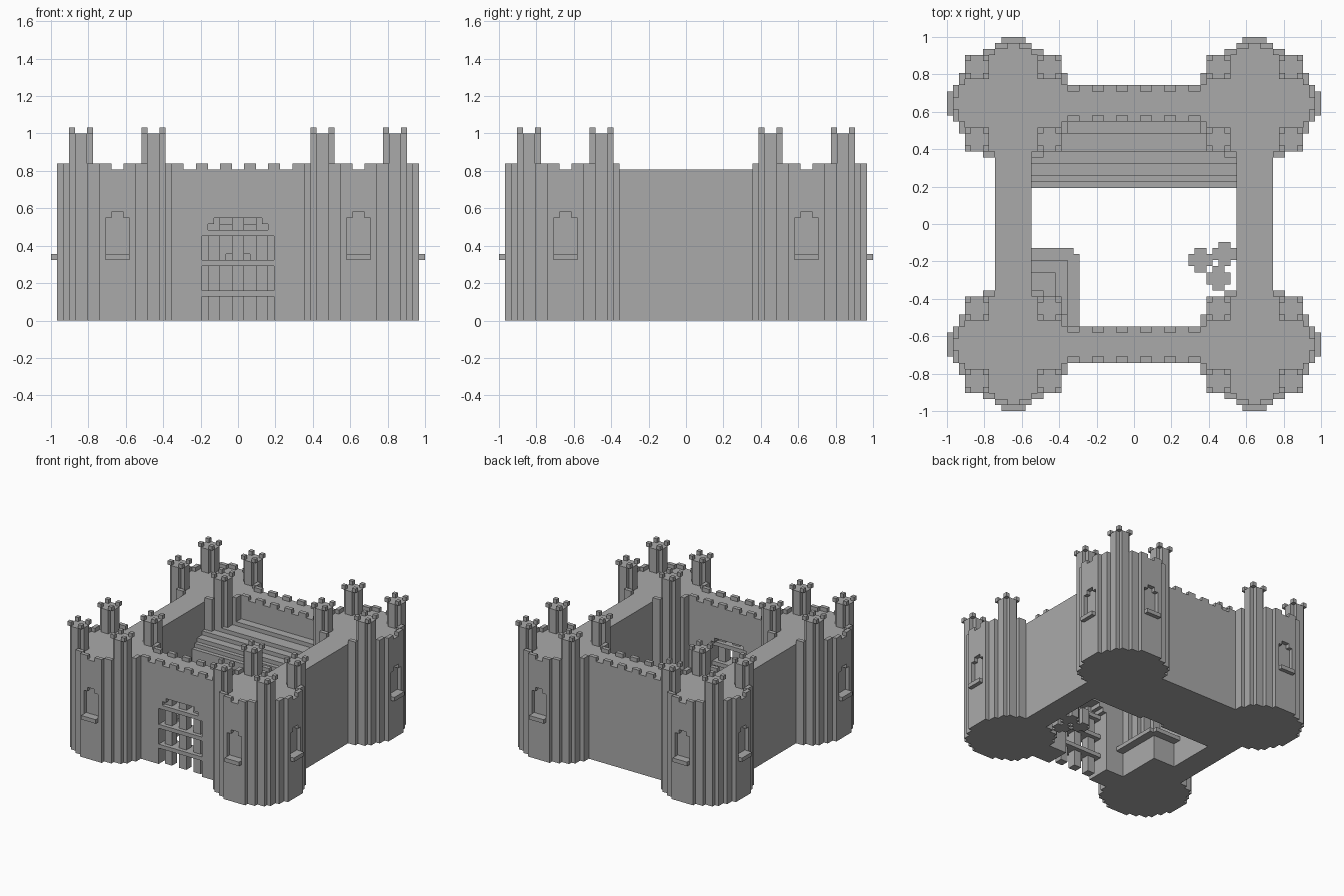
import bpy
import bmesh
from mathutils import Matrix, Vector

UNIT = 2 / 62  # one building block

if "Cube" in bpy.data.objects:
    bpy.data.objects.remove(bpy.data.objects["Cube"], do_unlink=True)

stone = bpy.data.materials.new("grey_stone")
stone.use_nodes = True
stone.diffuse_color = (0.4, 0.4, 0.4, 1)
stone.node_tree.nodes["Principled BSDF"].inputs["Base Color"].default_value = (0.4, 0.4, 0.4, 1)


def finish(name, bm):
    bmesh.ops.recalc_face_normals(bm, faces=bm.faces)
    bm.transform(Matrix.Diagonal((UNIT, UNIT, UNIT, 1)))
    mesh = bpy.data.meshes.new(name)
    bm.to_mesh(mesh)
    bm.free()
    mesh.materials.append(stone)
    obj = bpy.data.objects.new(name, mesh)
    bpy.context.collection.objects.link(obj)
    return obj


def boxes(name, items):
    """Each item is x0, x1, y0, y1, z0, z1 in blocks."""
    bm = bmesh.new()
    for x0, x1, y0, y1, z0, z1 in items:
        size = Matrix.Diagonal((x1 - x0, y1 - y0, z1 - z0, 1))
        mid = Vector((x0 + x1, y0 + y1, z0 + z1)) / 2
        bmesh.ops.create_cube(bm, size=1, matrix=Matrix.Translation(mid) @ size)
    return finish(name, bm)


def prism(name, points, direction):
    bm = bmesh.new()
    face = bm.faces.new([bm.verts.new(p) for p in points])
    moved = bmesh.ops.extrude_face_region(bm, geom=[face], use_keep_orig=True)["geom"]
    bmesh.ops.translate(bm, vec=direction, verts=[v for v in moved if isinstance(v, bmesh.types.BMVert)])
    return finish(name, bm)


def cut(obj, cutter):
    cutter.hide_render = True
    cutter.hide_viewport = True
    mod = obj.modifiers.new("opening", "BOOLEAN")
    mod.operation = "DIFFERENCE"
    mod.solver = "EXACT"
    mod.object = cutter


def arch(name, steps, y0, y1, centre=0, base=0, turn=False):
    """Stepped arch prism; steps are (half width, top height)."""
    right = [(steps[0][0], base)]
    for i, (w, z) in enumerate(steps):
        right.append((w, z))
        if i + 1 < len(steps):
            right.append((steps[i + 1][0], z))
    outline = right + [(-w, z) for w, z in reversed(right)]
    if turn:
        return prism(name, [(y0, centre + w, z) for w, z in outline], (y1 - y0, 0, 0))
    return prism(name, [(centre + w, y0, z) for w, z in outline], (0, y1 - y0, 0))


# Round tower footprint on the block grid
R = 10


def half_width(row):
    return max(k for k in range(1, R + 1) if (k - 0.5) ** 2 + (row + 0.5) ** 2 <= R * R)


quarter = []
for row in range(R):
    quarter += [(half_width(row), row), (half_width(row), row + 1)]
outline = []
for sx, sy, flip in ((1, 1, 1), (-1, 1, -1), (-1, -1, 1), (1, -1, -1)):
    outline += [(sx * x, sy * y) for x, y in quarter[::flip]]
# Drop repeated points and points along straight sides
footprint = []
for i, p in enumerate(outline):
    a, b = outline[i - 1], outline[(i + 1) % len(outline)]
    if (p[0] - a[0]) * (b[1] - p[1]) != (p[1] - a[1]) * (b[0] - p[0]):
        footprint.append(p)

# Corner towers
for sx in (-1, 1):
    for sy in (-1, 1):
        side = ("front" if sy < 0 else "back") + ("_left" if sx > 0 else "_right")
        cx, cy = 20 * sx, 20 * sy
        tower = prism(side + "_tower", [(cx + x, cy + y, 0) for x, y in footprint], (0, 0, 25))
        window = [(2, 17), (1, 18)]
        cut(tower, arch(side + "_window_cutter", window, sy * 29, sy * 33, cx, 11))
        cut(tower, arch(side + "_side_window_cutter", window, sx * 29, sx * 33, cy, 11, True))
        ey, ex = sorted((sy * 29, sy * 31)), sorted((sx * 29, sx * 31))
        boxes(side + "_window_sills", [(cx - 2, cx + 2, *ey, 10, 11), (*ex, cy - 2, cy + 2, 10, 11)])

        # Crenellated rim, open towards the wall walks
        rim = []
        for i in range(-R, R):
            for j in range(-R, R):
                x, y = i + 0.5, j + 0.5
                inside = x * x + y * y <= R * R
                edge = (abs(x) + 1) ** 2 + y * y > R * R or x * x + (abs(y) + 1) ** 2 > R * R
                walk = (abs(y) < 3 and x * sx < 0) or (abs(x) < 3 and y * sy < 0)
                if inside and edge and not walk and min(abs(x), abs(y)) > 1:
                    rim.append((cx + i, cx + i + 1, cy + j, cy + j + 1, 25, 26))
        boxes(side + "_tower_merlons", rim)

        # Four slim turrets with corner blocks
        parts = []
        for tx in (cx - 6, cx + 6):
            for ty in (cy - 6, cy + 6):
                parts.append((tx - 2, tx + 2, ty - 1, ty + 1, 0, 31))
                parts.append((tx - 1, tx + 1, ty - 2, ty + 2, 0, 31))
                parts += [(tx + a, tx + a + 1, ty + b, ty + b + 1, 31, 32)
                          for a in (-2, 1) for b in (-2, 1)]
        boxes(side + "_turrets", parts)

# Curtain walls
front_wall = boxes("front_wall", [(-12, 12, -23, -17, 0, 25)])
boxes("back_wall", [(-12, 12, 17, 23, 0, 25)])
boxes("left_wall", [(17, 23, -12, 12, 0, 25)])
boxes("right_wall", [(-23, -17, -12, 12, 0, 25)])
for name, rows in (("front", (-23, -18)), ("back", (17, 22))):
    boxes(name + "_wall_merlons", [(x, x + 2, y, y + 1, 25, 26) for x in range(-11, 11, 4) for y in rows])

# Gate opening and portcullis
cut(front_wall, arch("gate_cutter", [(6, 15), (5, 16), (4, 17)], -25, -15, 0, -1))
boxes("portcullis_uprights", [(x - 1, x + 1, -22, -20, 0, 17) for x in (-4, 0, 4)])
boxes("portcullis_rails", [(-6, 6, -23, -19, z, z + 1) for z in (4, 9, 14)])

# Hall against the back wall, with a stepped lean-to roof
steps = [6, 7, 8, 10, 12, 15, 18]
section = [(6, 0)]
for i in range(len(steps) - 1):
    section += [(steps[i], 15 + i), (steps[i + 1], 15 + i)]
section.append((18, 0))
hall = prism("hall", [(-17.5, y, z) for y, z in section], (35, 0, 0))
cut(hall, arch("hall_door_cutter", [(3, 10), (2, 11)], 5, 7, 0, -1))

# Corner hut with stepped roof
boxes("hut_walls", [(-17.5, -11, -17.5, -6, 0, 7)])
boxes("hut_roof", [(-17.5, -10, -17.5, -4, 6, 7), (-17.5, -9, -17.5, -5, 6, 7),
                   (-17.5, -11, -17.5, -6, 7, 8), (-17.5, -13, -17.5, -8, 8, 9)])

# Barrels in the courtyard
for i, (x, y) in enumerate(((11, -6), (15, -5), (14, -9))):
    boxes("barrel_%d" % (i + 1), [(x - 2, x + 2, y - 1, y + 1, 0, 4), (x - 1, x + 1, y - 2, y + 2, 0, 4)])
